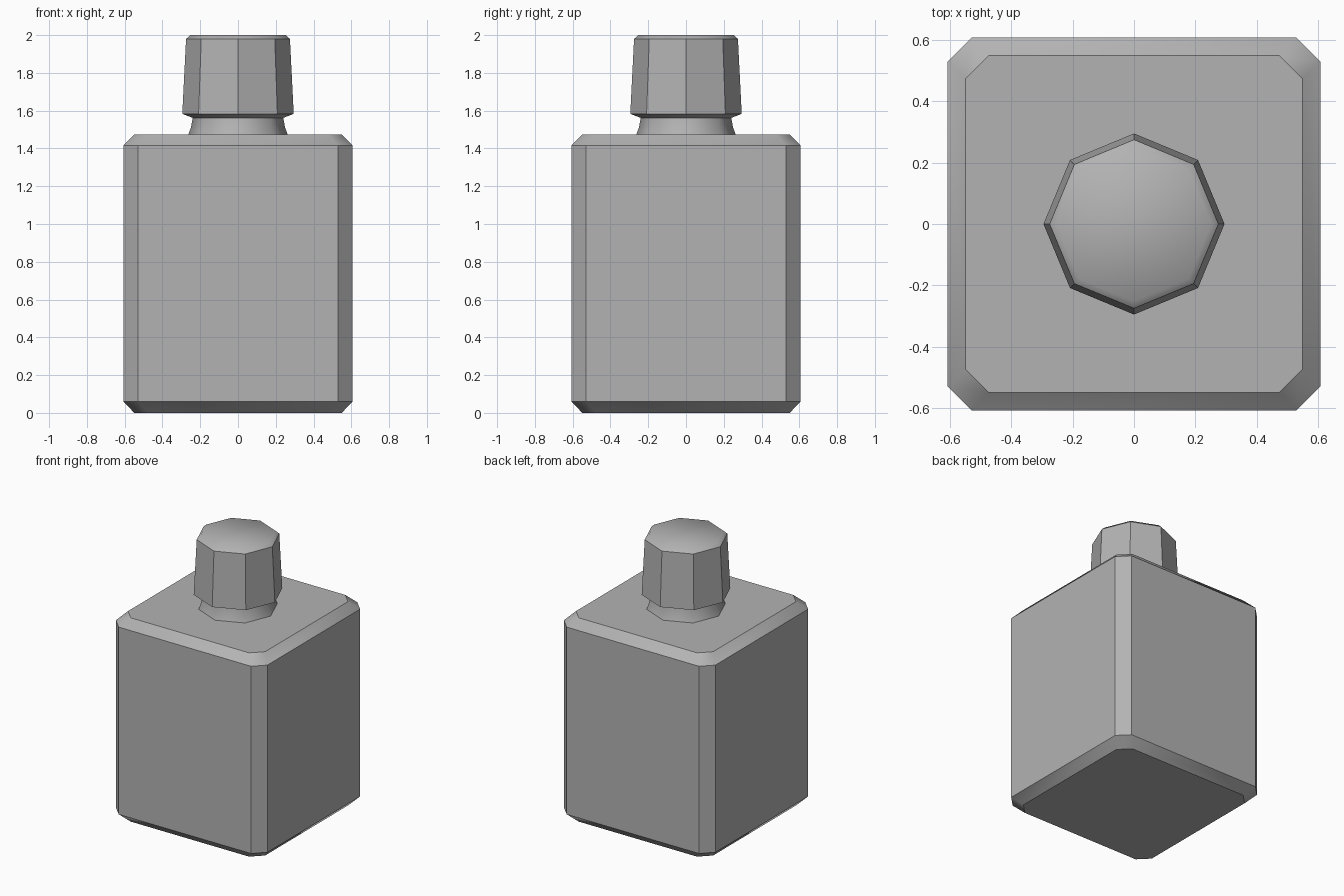
import bpy, math

if "Cube" in bpy.data.objects:
    bpy.data.objects.remove(bpy.data.objects["Cube"])

# Mid grey shared by all parts
grey = bpy.data.materials.new("grey")
grey.diffuse_color = (0.45, 0.45, 0.45, 1)
grey.use_nodes = True
grey.node_tree.nodes["Principled BSDF"].inputs["Base Color"].default_value = grey.diffuse_color


def loft(name, rings, sharp, cap_bottom=False, cap_top=False):
    """Join equal-length rings of points into a skin, smooth below the sharp angle."""
    n = len(rings[0])
    verts = [p for ring in rings for p in ring]
    faces = []
    for r in range(len(rings) - 1):
        for i in range(n):
            j = (i + 1) % n
            faces.append((r * n + i, r * n + j, (r + 1) * n + j, (r + 1) * n + i))
    if cap_bottom:
        faces.append(tuple(reversed(range(n))))
    if cap_top:
        faces.append(tuple(range(len(verts) - n, len(verts))))
    mesh = bpy.data.meshes.new(name)
    mesh.from_pydata(verts, [], faces)
    mesh.materials.append(grey)
    obj = bpy.data.objects.new(name, mesh)
    bpy.context.collection.objects.link(obj)
    bpy.ops.object.select_all(action='DESELECT')
    obj.select_set(True)
    bpy.context.view_layer.objects.active = obj
    bpy.ops.object.shade_smooth_by_angle(angle=math.radians(sharp))
    return obj


def cut_square(half, flat, z):
    """Square ring with cut corners: half width, half length of each flat side."""
    ring = []
    for k in range(4):
        c, s = round(math.cos(k * math.pi / 2)), round(math.sin(k * math.pi / 2))
        for x, y in ((half, -flat), (half, flat)):
            ring.append((x * c - y * s, x * s + y * c, z))
    return ring


def octagon(radius, z):
    return [(radius * math.cos(i * math.pi / 4), radius * math.sin(i * math.pi / 4), z)
            for i in range(8)]


# Bottle body with chamfered edges
loft("bottle_body", [cut_square(0.549, 0.474, 0), cut_square(0.607, 0.53, 0.06),
                     cut_square(0.607, 0.53, 1.415), cut_square(0.549, 0.474, 1.475)],
     34, cap_bottom=True, cap_top=True)

# Flared neck
loft("neck", [octagon(r, z) for r, z in ((0.262, 1.475), (0.248, 1.515), (0.24, 1.562))], 60)

# Faceted tapering cap
loft("cap", [octagon(r, z) for r, z in ((0.24, 1.562), (0.295, 1.583),
                                        (0.275, 1.98), (0.252, 2.0))],
     44, cap_top=True)
